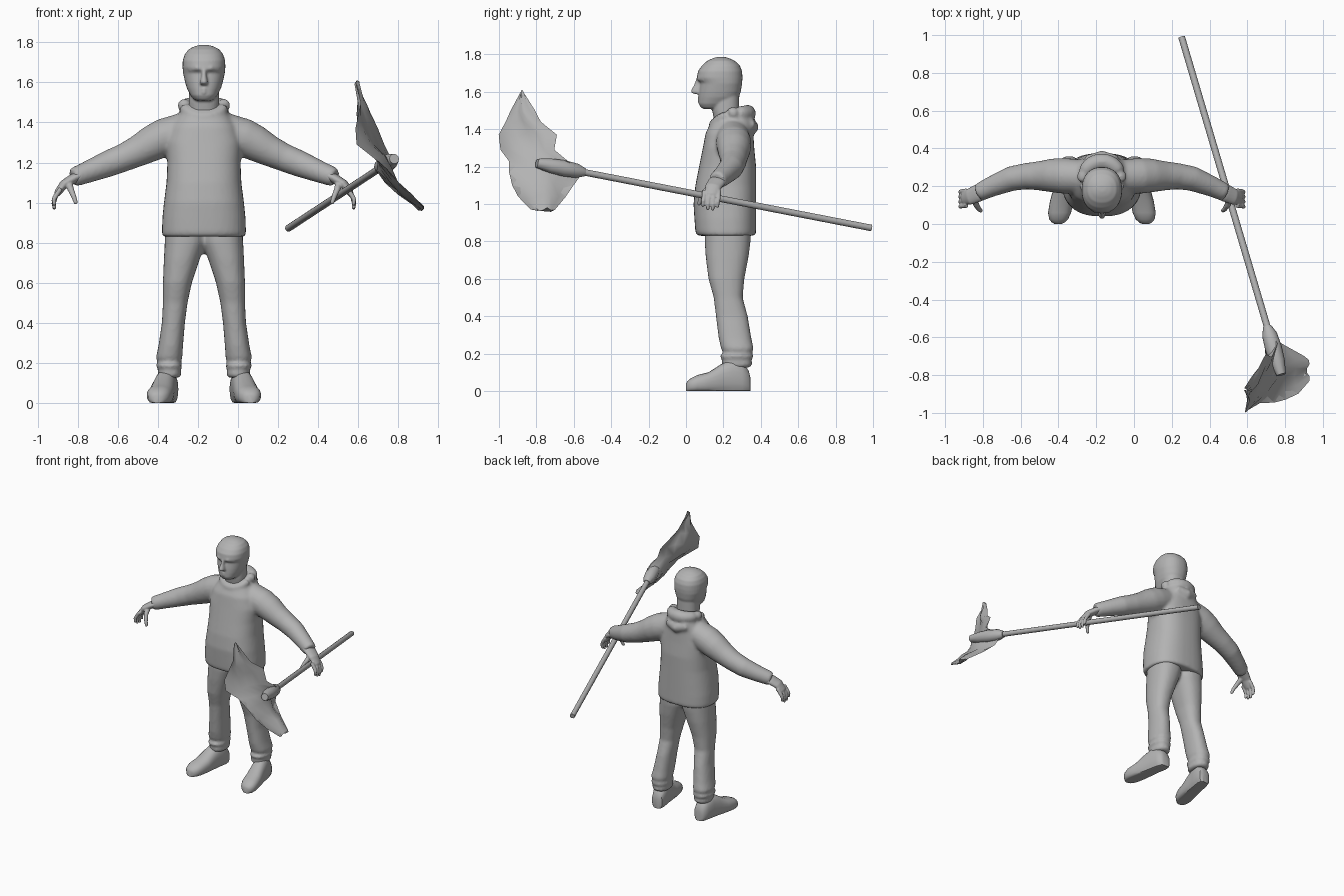
import bpy, bmesh, math, random
from mathutils import Vector

random.seed(4)
CX = -0.17  # body centre line
grey = bpy.data.materials.new("plain_grey")
grey.diffuse_color = (0.45, 0.45, 0.45, 1)


def superellipse(n, p):
    for i in range(n):
        a = 2 * math.pi * i / n
        c, s = math.cos(a), math.sin(a)
        yield (math.copysign(abs(c) ** (2 / p), c), math.copysign(abs(s) ** (2 / p), s))


def loft(bm, rings):
    vs = [[bm.verts.new(p) for p in r] for r in rings]
    n = len(vs[0])
    for a, b in zip(vs, vs[1:]):
        for i in range(n):
            j = (i + 1) % n
            bm.faces.new((a[i], a[j], b[j], b[i]))
    bm.faces.new(vs[0])
    bm.faces.new(vs[-1])


def stack(bm, rows, n=28, p=2.3):
    """Horizontal rings: z, y front, y back, x min, x max."""
    loft(bm, [[Vector(((x0 + x1) / 2 + c * (x1 - x0) / 2, (y0 + y1) / 2 + s * (y1 - y0) / 2, z))
               for c, s in superellipse(n, p)] for z, y0, y1, x0, x1 in rows])


def tube(bm, pts, n=16, width=1.0):
    """Rings along a path of x, y, z, radius; width stretches along y."""
    ps = [Vector(q[:3]) for q in pts]
    rings = []
    for i, q in enumerate(pts):
        t = (ps[min(i + 1, len(ps) - 1)] - ps[max(i - 1, 0)]).normalized()
        ref = Vector((0, 1, 0)) if abs(t.y) < 0.9 else Vector((0, 0, 1))
        u = t.cross(ref).normalized()
        v = u.cross(t)
        rings.append([ps[i] + u * c * q[3] + v * s * q[3] * width for c, s in superellipse(n, 2)])
    loft(bm, rings)


def finish(name, bm, voxel=0, smooth=4, angle=40):
    bmesh.ops.recalc_face_normals(bm, faces=bm.faces)
    me = bpy.data.meshes.new(name)
    bm.to_mesh(me)
    bm.free()
    me.materials.append(grey)
    ob = bpy.data.objects.new(name, me)
    bpy.context.collection.objects.link(ob)
    bpy.context.view_layer.objects.active = ob
    ob.select_set(True)
    bpy.ops.object.shade_smooth_by_angle(angle=math.radians(angle))
    ob.select_set(False)
    if voxel:  # fuse overlapping volumes into one skin
        m = ob.modifiers.new("fuse", 'REMESH')
        m.mode, m.voxel_size, m.use_smooth_shade = 'VOXEL', voxel, True
        m = ob.modifiers.new("soften", 'SMOOTH')
        m.iterations, m.factor = smooth, 0.5
    return ob


def side(pts, s):
    return [(CX + s * q[0], *q[1:]) for q in pts]


# Jacket: body, sleeves and hood collar
bm = bmesh.new()
body = [(.83, .06, .37, .207), (.85, .05, .375, .21), (.92, .045, .375, .208), (1.0, .04, .375, .2),
        (1.1, .05, .375, .187), (1.2, .07, .375, .183), (1.3, .09, .365, .188),
        (1.38, .105, .36, .165), (1.45, .14, .36, .12), (1.49, .17, .34, .09)]
stack(bm, [(z, a, b, CX - h, CX + h) for z, a, b, h in body], 36, 2.5)
sleeve = [(.1, .25, 1.36, .09), (.2, .255, 1.325, .095), (.26, .257, 1.295, .09), (.33, .255, 1.257, .078),
          (.4, .253, 1.225, .07), (.48, .24, 1.193, .066), (.58, .2, 1.153, .055),
          (.64, .172, 1.13, .049), (.655, .165, 1.125, .044)]
for s in (-1, 1):
    tube(bm, side(sleeve, s), 20)
hood = []
for i in range(25):
    a = 2 * math.pi * i / 24
    back = (1 - math.cos(a)) / 2
    hood.append((CX + .1 * math.sin(a), .235 - .095 * math.cos(a),
                 1.43 + .055 * min(1, 2 * back), .018 + .027 * back))
tube(bm, hood, 14)
tube(bm, [(CX - .08, .335, 1.43, .03), (CX, .35, 1.41, .04), (CX + .08, .335, 1.43, .03)], 14)
finish("jacket", bm, .011, 5)

# Trousers with gathered cuffs
bm = bmesh.new()
leg = [(.9, .1, .35, -.01, .19), (.8, .1, .345, -.01, .196), (.72, .105, .335, .02, .2), (.6, .12, .312, .06, .205),
       (.5, .148, .303, .082, .205), (.4, .16, .33, .095, .21), (.28, .175, .35, .105, .228),
       (.225, .188, .362, .108, .24), (.205, .2, .352, .115, .23), (.185, .18, .362, .108, .24),
       (.165, .195, .35, .115, .228), (.145, .19, .355, .112, .232), (.125, .2, .34, .12, .225)]
for s in (-1, 1):
    stack(bm, [(z, a, b, CX + s * x0, CX + s * x1) for z, a, b, x0, x1 in leg])
finish("trousers", bm, .011, 3)

# Shoes: y, centre, half width, height
shoe = [(.345, .175, .025, .07), (.335, .176, .042, .11), (.3, .18, .052, .155), (.25, .19, .053, .17),
        (.19, .2, .056, .145), (.12, .213, .062, .1), (.06, .224, .061, .085), (.025, .229, .05, .068),
        (.008, .231, .034, .052), (0, .232, .018, .04)]
for s, label in ((-1, "left"), (1, "right")):
    bm = bmesh.new()
    loft(bm, [[Vector((CX + s * (cx + c * w), y, max(0, h * (.44 + .56 * k)))) for c, k in superellipse(24, 2.4)]
              for y, cx, w, h in shoe])
    finish(label + "_shoe", bm)

# Hands: palm, four fingers and thumb
for s, label in ((-1, "left"), (1, "right")):
    bm = bmesh.new()
    tube(bm, side([(.62, .18, 1.135, .026), (.66, .162, 1.115, .025), (.7, .145, 1.09, .023),
                   (.73, .138, 1.05, .018), (.735, .138, 1.035, .012)], s), 16, 1.9)
    for k, tip in enumerate((.985, .967, .965, .98)):
        y = .098 + .026 * k
        tube(bm, side([(.715, y, 1.07, .013), (.742, y - .003, 1.03, .0125), (.75, y - .006, tip + .03, .0115),
                       (.747, y - .008, tip + .006, .009), (.746, y - .008, tip, .005)], s), 10)
    tube(bm, side([(.675, .14, 1.1, .02), (.665, .1, 1.065, .016), (.65, .078, 1.03, .013),
                   (.64, .07, 1.0, .011), (.638, .07, .992, .006)], s), 10)
    finish(label + "_hand", bm, .005, 3)

# Head: skull, neck, nose, brow, lips
bm = bmesh.new()
skull = [(1.508, .095, .19, .035), (1.515, .08, .21, .05), (1.535, .068, .24, .067), (1.57, .068, .282, .085),
         (1.6, .07, .293, .094), (1.645, .076, .3, .104), (1.675, .058, .302, .107), (1.71, .064, .3, .106),
         (1.74, .085, .288, .096), (1.765, .113, .262, .077), (1.78, .145, .23, .048), (1.787, .17, .205, .02)]
stack(bm, [(z, a, b, CX - h, CX + h) for z, a, b, h in skull], 36, 2.25)
stack(bm, [(z, a, b, CX - .076, CX + .076) for z, a, b in ((1.4, .16, .3), (1.5, .14, .285), (1.6, .14, .285))])
stack(bm, [(z, y, .1, CX - h, CX + h) for z, y, h in
           ((1.588, .045, .017), (1.597, .026, .021), (1.607, .026, .019), (1.635, .042, .013), (1.672, .056, .012))], 14)
tube(bm, [(CX - .07, .1, 1.665, .012), (CX - .035, .074, 1.673, .016), (CX, .07, 1.67, .013),
          (CX + .035, .074, 1.673, .016), (CX + .07, .1, 1.665, .012)], 12)
for z in (1.551, 1.566):
    tube(bm, [(CX - .034, .085, z, .005), (CX, .068, z, .009), (CX + .034, .085, z, .005)], 10)
finish("head", bm, .006, 4)

# Pole held in the right hand
bm = bmesh.new()
tail, front = Vector((.252, .99, .872)), Vector((.775, -.78, 1.215))
tube(bm, [(*tail, .018), (*front, .018)], 10)
finish("pole", bm)

# Socket wrapped around the pole end
bm = bmesh.new()
tube(bm, [(*tail.lerp(front, f), r) for f, r in
          ((.865, .022), (.89, .04), (.93, .045), (.97, .04), (1.01, .025))], 10)
finish("socket", bm, angle=60)

# Ragged sheet on the pole: z, y and x of outer edge, y and x of inner edge
sheet = [(1.6, -.885, .592, -.87, .597), (1.5, -.935, .605, -.81, .635), (1.44, -.96, .59, -.78, .66),
         (1.37, -1.0, .583, -.69, .695), (1.29, -.995, .6, -.70, .72), (1.23, -.95, .68, -.63, .75),
         (1.17, -.945, .75, -.55, .71), (1.1, -.93, .8, -.6, .74), (1.04, -.9, .86, -.64, .81),
         (.97, -.83, .92, -.70, .91)]
bm = bmesh.new()
rings = []
for z, y0, x0, y1, x1 in sheet:
    across = Vector((x1 - x0, y1 - y0, 0))
    normal = Vector((across.y, -across.x, 0)).normalized()
    fat = .07 * across.length
    ring = []
    for sgn, steps in ((1, range(0, 7)), (-1, range(5, 0, -1))):
        for i in steps:
            f = i / 6
            bulge = fat * math.sin(math.pi * f) * sgn + .012 * math.sin(9 * f + 14 * z)
            ring.append(Vector((x0, y0, z)) + across * f + normal * bulge
                        + Vector((0, 0, random.uniform(-.012, .012) if 0 < i < 6 else 0)))
    rings.append(ring)
loft(bm, rings)
finish("ragged_sheet", bm, angle=50)
